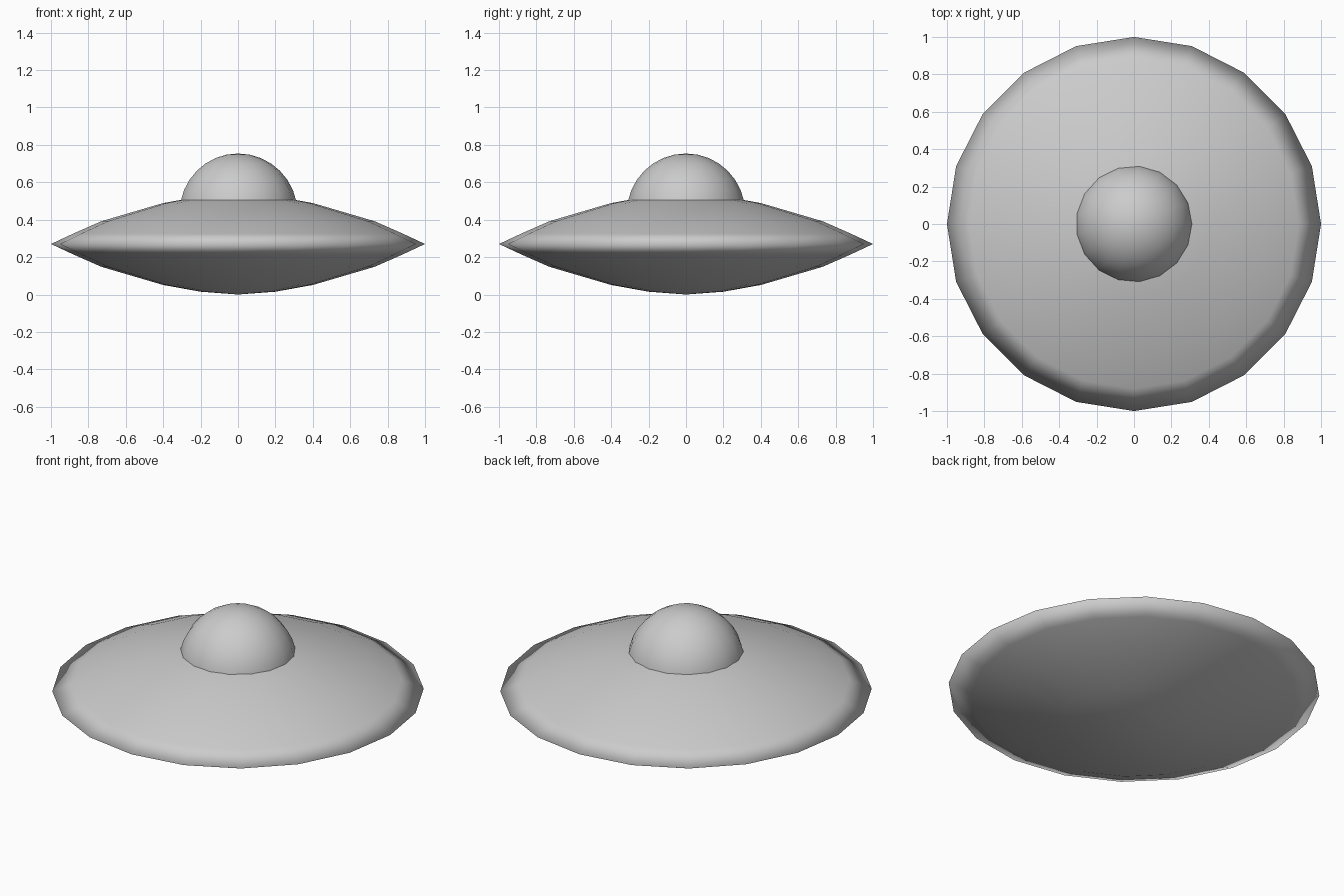
import bpy, bmesh
from math import sin, cos, pi

if "Cube" in bpy.data.objects:
    bpy.data.objects.remove(bpy.data.objects["Cube"])


def lathe(name, profile, sides):
    """Revolve (radius, z) points around z; zero radius makes a pole."""
    bm = bmesh.new()
    rings = []
    for r, z in profile:
        n = 1 if r == 0 else sides
        rings.append([bm.verts.new((r * cos(2 * pi * i / sides), r * sin(2 * pi * i / sides), z))
                      for i in range(n)])
    for a, b in zip(rings, rings[1:]):
        for i in range(sides):
            j = (i + 1) % sides
            quad = [a[i % len(a)], a[j % len(a)], b[j % len(b)], b[i % len(b)]]
            bm.faces.new(list(dict.fromkeys(quad)))
    bmesh.ops.recalc_face_normals(bm, faces=bm.faces[:])
    for f in bm.faces:
        f.smooth = True
    mesh = bpy.data.meshes.new(name)
    bm.to_mesh(mesh)
    bm.free()
    ob = bpy.data.objects.new(name, mesh)
    bpy.context.collection.objects.link(ob)
    return ob


# Lens-shaped hull, mirrored above and below the rim
RIM_Z = 0.27
half = [(0, 0.265), (0.2, 0.255), (0.4, 0.219), (0.73, 0.122), (0.88, 0.056)]
lower = [(r, RIM_Z - h) for r, h in half]
upper = [(r, RIM_Z + h) for r, h in reversed(half)]
lathe("saucer_hull", [(0, 0.0)] + lower[1:] + [(1, RIM_Z)] + upper, 20)

# Cockpit dome: ball sunk into the top of the hull
R, CZ, STEPS = 0.318, 0.436, 16
ball = [(0 if k in (0, STEPS) else R * sin(pi * k / STEPS), CZ - R * cos(pi * k / STEPS))
        for k in range(STEPS + 1)]
lathe("cockpit_dome", [p for p in ball if p[1] > 0.3], 17)
